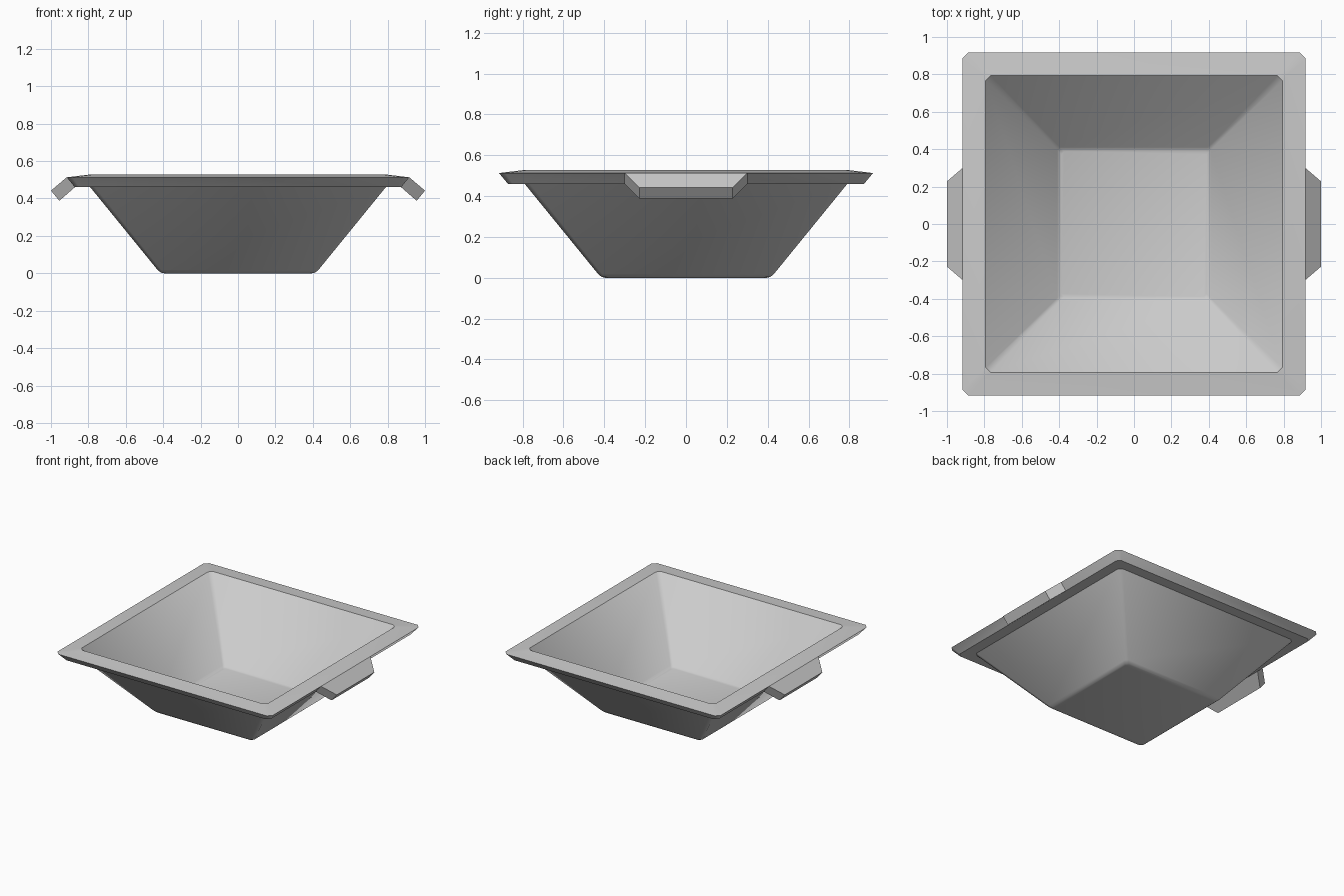
import bpy, bmesh, math

if "Cube" in bpy.data.objects:
    bpy.data.objects.remove(bpy.data.objects["Cube"])


def finish(bm, name):
    bmesh.ops.recalc_face_normals(bm, faces=bm.faces)
    me = bpy.data.meshes.new(name)
    bm.to_mesh(me)
    bm.free()
    ob = bpy.data.objects.new(name, me)
    bpy.context.collection.objects.link(ob)
    bpy.ops.object.select_all(action='DESELECT')
    bpy.context.view_layer.objects.active = ob
    ob.select_set(True)
    bpy.ops.object.shade_smooth_by_angle(angle=math.radians(35))
    return ob


def square_ring(bm, half, chamfer, z):
    h, k = half, half - chamfer
    pts = [(h, -k), (h, k), (k, h), (-k, h), (-h, k), (-h, -k), (-k, -h), (k, -h)]
    return [bm.verts.new((x, y, z)) for x, y in pts]


def bridge(bm, a, b):
    n = len(a)
    for i in range(n):
        bm.faces.new((a[i], a[(i + 1) % n], b[(i + 1) % n], b[i]))


# Basin: square profile of (half width, corner chamfer, height), outside to inside
profile = [
    (0.395, 0.02, 0.0), (0.413, 0.02, 0.004), (0.43, 0.02, 0.018),
    (0.79, 0.025, 0.46), (0.872, 0.025, 0.46), (0.916, 0.03, 0.513),
    (0.793, 0.025, 0.528), (0.41, 0.015, 0.053), (0.40, 0.015, 0.044),
    (0.388, 0.015, 0.04),
]
bm = bmesh.new()
rings = [square_ring(bm, *p) for p in profile]
for lower, upper in zip(rings, rings[1:]):
    bridge(bm, lower, upper)
bm.faces.new(rings[0])
bm.faces.new(rings[-1])
finish(bm, "basin")

# Handles: drooping tapered tabs on the left and right rim, open where they join
for side, name in ((1, "right_handle"), (-1, "left_handle")):
    section = [(0.872, 0.30, 0.46), (0.916, 0.30, 0.513), (1.0, 0.228, 0.442), (0.955, 0.228, 0.388)]
    bm = bmesh.new()
    ends = [[bm.verts.new((side * x, s * y, z)) for x, y, z in section] for s in (-1, 1)]
    for end in ends:
        bm.faces.new(end)
    for i in (1, 2, 3):
        j = (i + 1) % 4
        bm.faces.new((ends[0][i], ends[0][j], ends[1][j], ends[1][i]))
    finish(bm, name)
